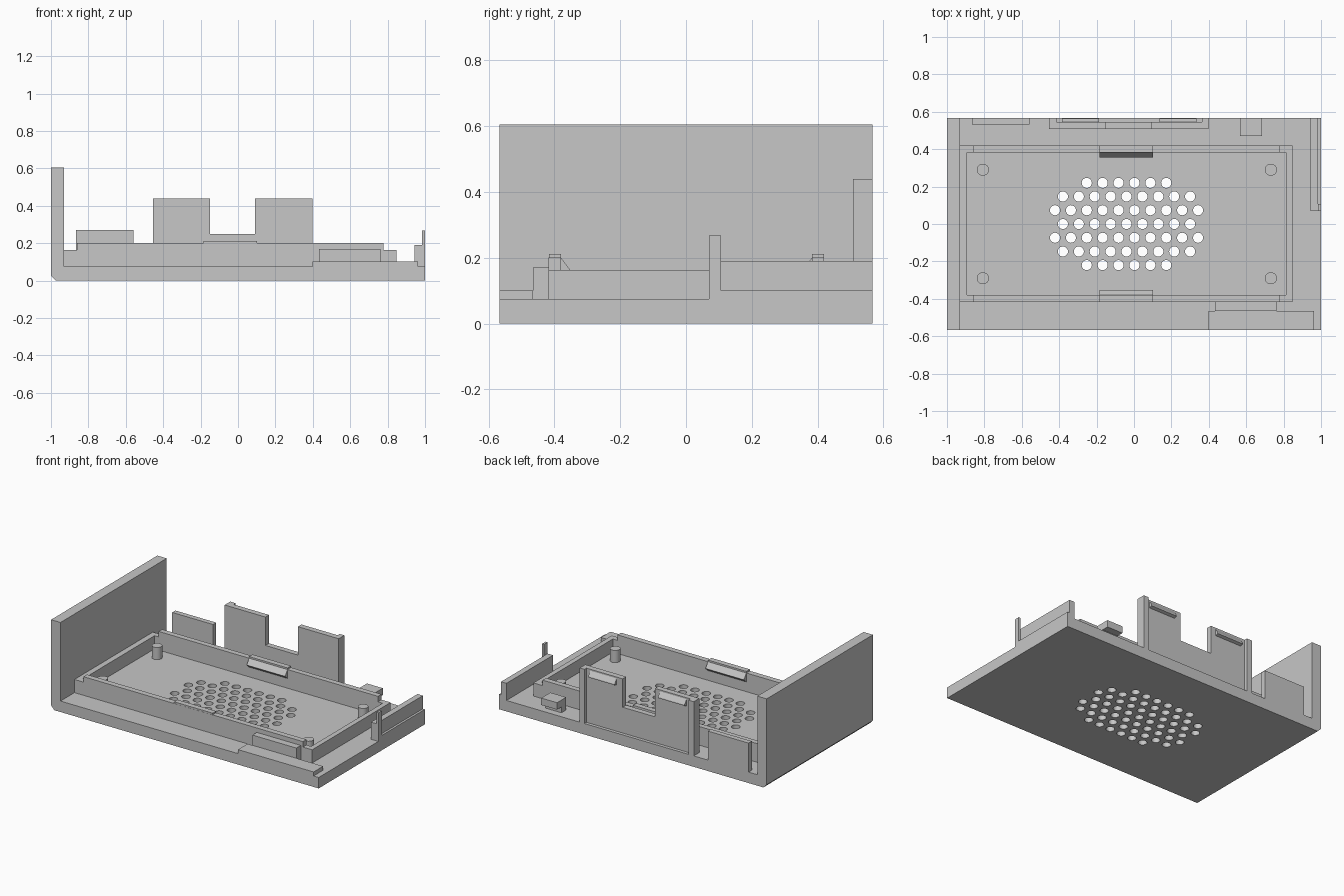
import bpy, bmesh, math
from mathutils import Matrix

if "Cube" in bpy.data.objects:
    bpy.data.objects.remove(bpy.data.objects["Cube"])

grey = bpy.data.materials.new("grey_plastic")
grey.diffuse_color = (0.57, 0.57, 0.57, 1)
grey.use_nodes = True
grey.node_tree.nodes["Principled BSDF"].inputs["Base Color"].default_value = grey.diffuse_color


def finish(bm, name):
    bmesh.ops.recalc_face_normals(bm, faces=bm.faces)
    me = bpy.data.meshes.new(name)
    bm.to_mesh(me)
    bm.free()
    me.materials.append(grey)
    ob = bpy.data.objects.new(name, me)
    bpy.context.collection.objects.link(ob)
    return ob


def prism(name, pts, axis, a, b):
    """Extrude a 2D profile along x (points are y,z) or y (points are x,z)."""
    bm = bmesh.new()
    place = (lambda p: (a, *p)) if axis == 'x' else (lambda p: (p[0], a, p[1]))
    face = bm.faces.new([bm.verts.new(place(p)) for p in pts])
    new = bmesh.ops.extrude_face_region(bm, geom=[face])['geom']
    vec = (b - a, 0, 0) if axis == 'x' else (0, b - a, 0)
    bmesh.ops.translate(bm, vec=vec, verts=[v for v in new if isinstance(v, bmesh.types.BMVert)])
    return finish(bm, name)


def box(name, x0, x1, y0, y1, z0, z1):
    return prism(name, [(x0, z0), (x1, z0), (x1, z1), (x0, z1)], 'y', y0, y1)


def cylinders(name, centres, r, z0, z1, n):
    bm = bmesh.new()
    for x, y in centres:
        bmesh.ops.create_cone(bm, cap_ends=True, segments=n, radius1=r, radius2=r, depth=z1 - z0,
                              matrix=Matrix.Translation((x, y, (z0 + z1) / 2)))
    return finish(bm, name)


def cut(target, cutter):
    m = target.modifiers.new("cut", 'BOOLEAN')
    m.operation, m.solver, m.object = 'DIFFERENCE', 'EXACT', cutter
    bpy.context.view_layer.objects.active = target
    bpy.ops.object.modifier_apply(modifier=m.name)
    bpy.data.objects.remove(cutter)


def smooth(ob):
    bpy.ops.object.select_all(action='DESELECT')
    ob.select_set(True)
    bpy.context.view_layer.objects.active = ob
    bpy.ops.object.shade_smooth_by_angle(angle=math.radians(30))


D, T = 0.567, 0.074

# base plate and tall left wall, chamfered along the lower left edge
base = prism("base_and_side_wall", [(-0.975, 0), (1, 0), (1, T), (-0.93, T), (-0.93, 0.605),
                                    (-1, 0.605), (-1, 0.025)], 'y', -D, D)

# staggered ventilation holes
rows = [(0, -0.38, 9), (0.0735, -0.4225, 10), (0.147, -0.38, 9), (0.22, -0.2525, 6)]
holes = [(x0 + i * 0.085, s * y) for y, x0, n in rows
         for s in ((1, -1) if y else (1,)) for i in range(n)]
cut(base, cylinders("vent_cutter", holes, 0.027, -0.1, 0.2, 24))
smooth(base)

# corner pegs
smooth(cylinders("pegs", [(x, y) for x in (-0.808, 0.732) for y in (-0.29, 0.29)],
                 0.032, T, 0.156, 24))

# inner frame: long walls stepped down at the ends, low end walls
long_wall = [(-0.93, T), (0.847, T), (0.847, 0.163), (0.778, 0.163), (0.778, 0.2),
             (-0.862, 0.2), (-0.862, 0.163), (-0.93, 0.163)]
prism("frame_front_wall", long_wall, 'y', -0.418, -0.38)
prism("frame_back_wall", long_wall, 'y', 0.383, 0.42)
box("frame_left_wall", -0.93, -0.892, -0.38, 0.383, T, 0.163)
box("frame_right_wall", 0.813, 0.847, -0.38, 0.383, T, 0.163)

# snap clips on the long walls
for name, s, y in (("front_clip", 1, -0.38), ("back_clip", -1, 0.383)):
    prism(name, [(y - s * 0.037, 0.2), (y - s * 0.037, 0.211), (y, 0.211), (y, 0.2),
                 (y + s * 0.027, 0.164), (y, 0.14)], 'x', -0.185, 0.102)

# back panel with two tall tabs, side ribs and catch ridges
prism("back_panel", [(-0.455, T), (0.398, T), (0.398, 0.44), (0.092, 0.44), (0.092, 0.248),
                     (-0.15, 0.248), (-0.15, 0.44), (-0.455, 0.44)], 'y', 0.507, 0.545)
for name, x0, x1 in (("rib_left", -0.455, -0.415), ("rib_right", 0.363, 0.398)):
    box(name, x0, x1, 0.545, D, T, 0.44)
for name, x0, x1 in (("ridge_left", -0.385, -0.187), ("ridge_right", 0.137, 0.335)):
    prism(name, [(0.545, 0.385), (0.565, 0.392), (0.565, 0.4), (0.545, 0.43)], 'x', x0, x1)

# small back wall
box("small_back_wall", -0.865, -0.56, 0.533, D, T, 0.27)

# bracket at the back right: overhanging plate on a short stem
prism("bracket", [(0.47, T), (0.52, T), (0.52, 0.113), (D, 0.113), (D, 0.16), (0.47, 0.16)],
      'x', 0.567, 0.685)

# right rail, ledge and upright
box("right_rail", 0.945, 0.985, 0.07, D, T, 0.19)
box("right_ledge", 0.985, 1, 0.107, D, T, 0.101)
box("right_upright", 0.985, 1, 0.07, 0.107, T, 0.267)

# front ledge and raised block behind it
box("front_ledge", 0.397, 0.962, -D, -0.465, T, 0.101)
box("front_block", 0.433, 0.762, -0.465, -0.418, T, 0.17)
